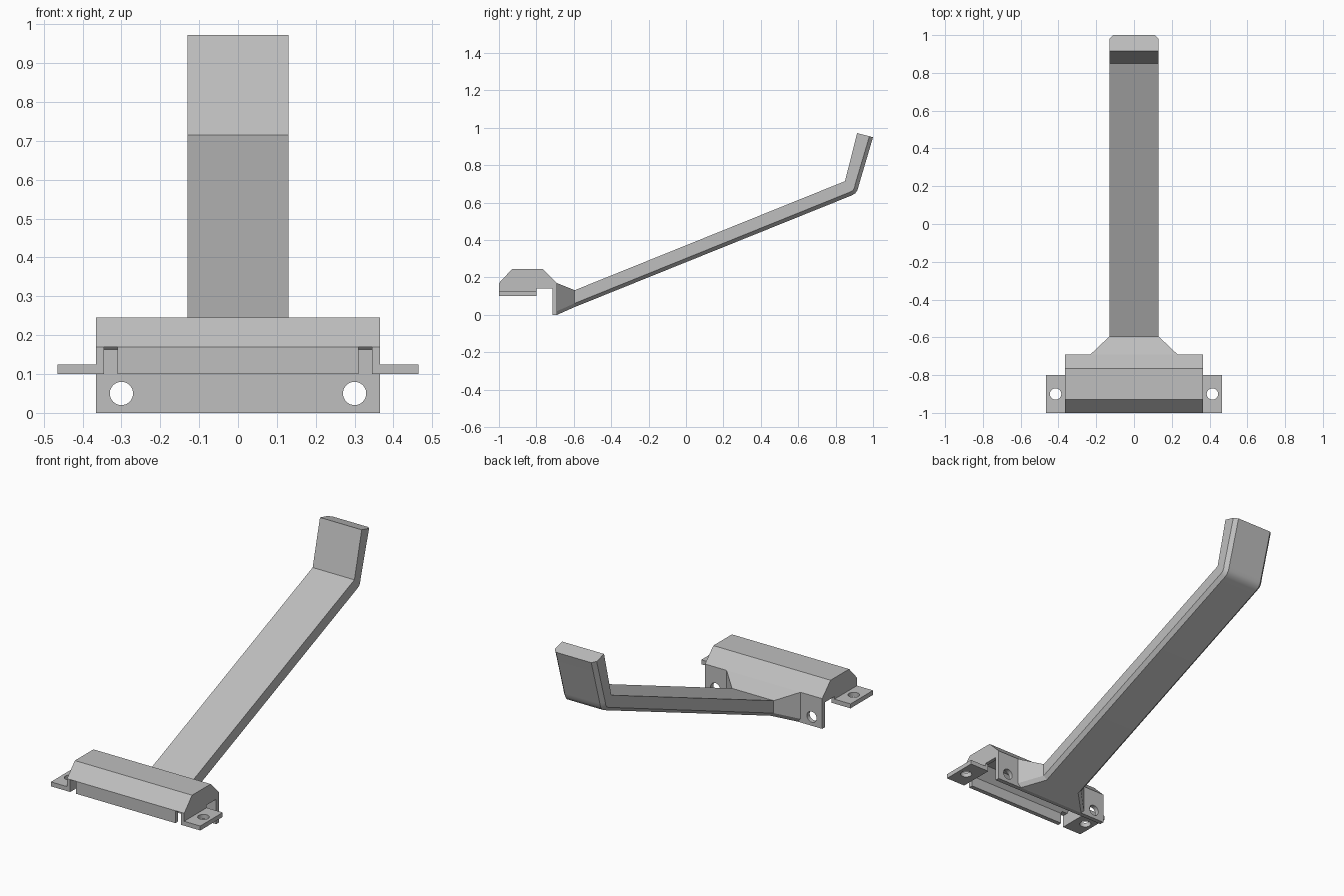
import bpy, bmesh, math

if "Cube" in bpy.data.objects:
    bpy.data.objects.remove(bpy.data.objects["Cube"], do_unlink=True)

grey = bpy.data.materials.new("plain grey")
grey.use_nodes = True
COLOUR = (0.52, 0.52, 0.52, 1)
grey.diffuse_color = COLOUR
grey.node_tree.nodes["Principled BSDF"].inputs["Base Color"].default_value = COLOUR


def finish(name, bm):
    bmesh.ops.recalc_face_normals(bm, faces=bm.faces)
    mesh = bpy.data.meshes.new(name)
    bm.to_mesh(mesh)
    bm.free()
    mesh.materials.append(grey)
    obj = bpy.data.objects.new(name, mesh)
    bpy.context.collection.objects.link(obj)
    return obj


def loft(name, rings):
    """Skin a list of matching rings of points and cap both ends."""
    bm = bmesh.new()
    rows = [[bm.verts.new(p) for p in ring] for ring in rings]
    n = len(rows[0])
    for a, b in zip(rows, rows[1:]):
        for i in range(n):
            j = (i + 1) % n
            bm.faces.new((a[i], a[j], b[j], b[i]))
    bm.faces.new(rows[0])
    bm.faces.new(rows[-1])
    bmesh.ops.remove_doubles(bm, verts=bm.verts, dist=1e-5)
    return finish(name, bm)


def prism(name, profile, x0, x1):
    """Extrude a (y, z) profile along x."""
    return loft(name, [[(x, y, z) for y, z in profile] for x in (x0, x1)])


def box(name, x0, x1, y0, y1, z0, z1):
    return prism(name, [(y0, z0), (y1, z0), (y1, z1), (y0, z1)], x0, x1)


def drill(name, centre, axis):
    """Round cutter along y or z."""
    u = [(0.03 * math.cos(t * math.tau / 32), 0.03 * math.sin(t * math.tau / 32))
         for t in range(32)]
    x, y, z = centre
    if axis == "y":
        return loft(name, [[(x + a, y + s, z + b) for a, b in u] for s in (-.06, .06)])
    return loft(name, [[(x + a, y + b, z + s) for a, b in u] for s in (-.06, .06)])


def cut(obj, cutter):
    mod = obj.modifiers.new("cut", "BOOLEAN")
    mod.operation, mod.solver, mod.object = "DIFFERENCE", "EXACT", cutter
    bpy.context.view_layer.objects.active = obj
    bpy.ops.object.modifier_apply(modifier=mod.name)
    bpy.data.objects.remove(cutter, do_unlink=True)


# Housing: bevelled cover with a deep back plate, hollow underneath
housing = prism("housing", [(-1, .1), (-1, .17), (-.93, .245), (-.765, .245), (-.69, .17),
                            (-.69, 0), (-.715, 0), (-.715, .14), (-.8, .14), (-.8, .1)],
                -.365, .365)
cut(housing, prism("cavity", [(-.975, .05), (-.975, .16), (-.92, .22), (-.775, .22),
                              (-.715, .163), (-.715, .05)], -.345, .345))

for side, label in ((1, "left"), (-1, "right")):
    # Front slot and back plate hole
    xs = sorted((side * .31, side * .345))
    cut(housing, box("slot", *xs, -1.05, -.95, .05, .169))
    cut(housing, drill("bolt_hole", (side * .3, -.7, .05), "y"))
    # Mounting tab
    xs = sorted((side * .365, side * .465))
    tab = box(label + "_tab", *xs, -1, -.8, .1, .125)
    cut(tab, drill("tab_hole", (side * .415, -.9, .11), "z"))


# Arm: flared root, straight shaft, rounded elbow and upturned tip
def section(top, bottom, half, c=.02):
    (ty, tz), (by, bz) = top, bottom
    length = math.hypot(ty - by, tz - bz)
    ey, ez = by + (ty - by) * c / length, bz + (tz - bz) * c / length
    right = [(-half, ty, tz), (-half, ey, ez), (-half + c, by, bz)]
    return right + [(-x, y, z) for x, y, z in reversed(right)]


elbow = (.85, .715)
arm = loft("arm", [
    section((-.69, .17), (-.69, 0), .23),
    section((-.595, .132), (-.595, .042), .13),
    section(elbow, (.884, .638), .13),
    section(elbow, (.904, .649), .13),
    section(elbow, (.917, .668), .13),
    section(elbow, (.923, .69), .13),
    section((.915, .972), (1, .95), .13),
])

for obj in (housing, arm):
    bpy.ops.object.select_all(action="DESELECT")
    obj.select_set(True)
    bpy.context.view_layer.objects.active = obj
    bpy.ops.object.shade_smooth_by_angle(angle=math.radians(28))
